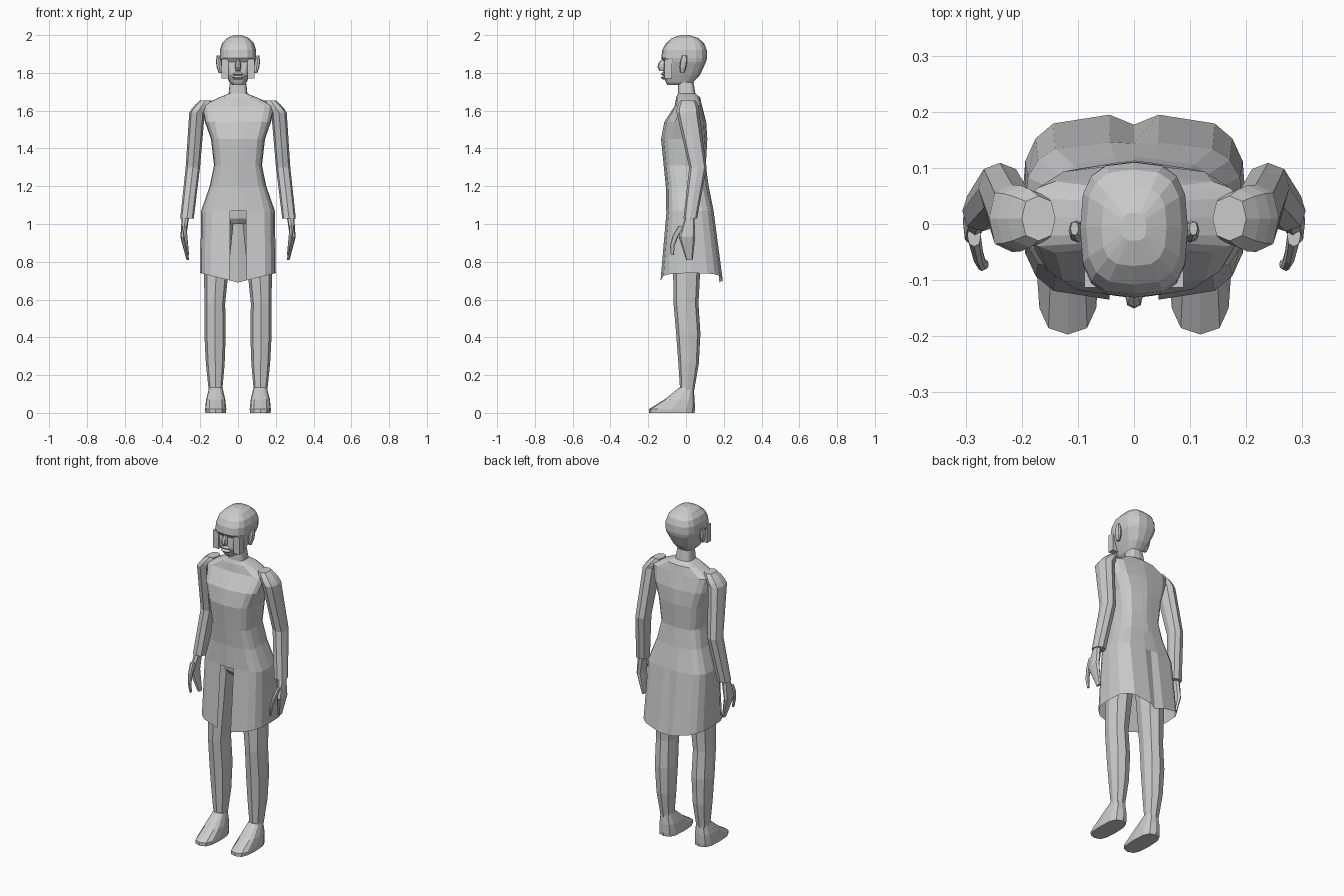
import bpy, bmesh, math
from mathutils import Vector

cube = bpy.data.objects.get("Cube")
if cube:
    bpy.data.objects.remove(cube, do_unlink=True)

shade = 0.6
grey = bpy.data.materials.new("plain_grey")
grey.use_nodes = True
grey.diffuse_color = (shade, shade, shade, 1)
principled = grey.node_tree.nodes["Principled BSDF"]
principled.inputs["Base Color"].default_value = grey.diffuse_color


def finish(name, bm, mirror):
    """Turn the bmesh into a grey object, mirrored across x if wanted."""
    bmesh.ops.recalc_face_normals(bm, faces=bm.faces[:])
    mesh = bpy.data.meshes.new(name)
    bm.to_mesh(mesh)
    bm.free()
    mesh.materials.append(grey)
    obj = bpy.data.objects.new(name, mesh)
    bpy.context.collection.objects.link(obj)
    if mirror:
        modifier = obj.modifiers.new("mirror", 'MIRROR')
        modifier.use_mirror_merge = False


def rounded(value, power):
    """Push a sine or cosine outwards so that ovals become rounded boxes."""
    return math.copysign(abs(value) ** power, value)


def loft(name, rings, sides=8, power=0.8, centre_x=0, mirror=False,
         open_base=False, shape=None, skip=None):
    """Skin level rings given as (z, half width, front y, back y, optional x)."""
    bm = bmesh.new()
    loops = []
    for z, width, front, back, *offset in rings:
        loop = []
        for column in range(sides):
            angle = math.tau * column / sides
            point = Vector((rounded(math.sin(angle), power) * width,
                            (front + back) / 2, z))
            point.y -= rounded(math.cos(angle), power) * (back - front) / 2
            if shape:
                shape(point, column, width)
            point.x += offset[0] if offset else centre_x
            loop.append(bm.verts.new(point))
        loops.append(loop)
    for ring, lower, upper in zip(rings, loops, loops[1:]):
        for column in range(sides):
            if skip and skip(ring[0], column):
                continue
            following = (column + 1) % sides
            bm.faces.new((lower[column], lower[following],
                          upper[following], upper[column]))
    if not open_base:
        bm.faces.new(loops[0])
    bm.faces.new(loops[-1])
    finish(name, bm, mirror)


def limb(name, start, end, start_size, end_size, bow=0, swell=0,
         steps=3, mirror=True):
    """Tapered tube between two joints, bowed along y and swollen midway."""
    rings = []
    for step in range(steps + 1):
        t = step / steps
        bulge = math.sin(math.pi * t)
        x, y, z = Vector(start).lerp(Vector(end), t)
        width, depth = Vector(start_size).lerp(Vector(end_size), t)
        y += bow * bulge
        width += swell * bulge
        depth += swell * bulge
        rings.append((z, width, y - depth, y + depth, x))
    loft(name, rings, mirror=mirror)


# Coat with neck: front opening, back pleat and a hem that dips at the centre
COAT_SIDES = 20
BACK = COAT_SIDES // 2


def coat_shape(point, column, width):
    if column in (1, BACK - 1, BACK + 1, COAT_SIDES - 1):
        point.x = math.copysign(width * 0.22, point.x)
    if column == BACK and point.z < 1.2:
        point.y -= (1.2 - point.z) / 20
    if point.z < 0.8:
        point.z -= (1 - abs(point.x) / width) / 20


def coat_opening(z, column):
    return z < 1 and column in (0, COAT_SIDES - 1)


loft("coat", [
    (0.74, 0.2, -0.14, 0.2),
    (1.07, 0.195, -0.107, 0.15),
    (1.2, 0.15, -0.107, 0.12),
    (1.31, 0.127, -0.118, 0.105),
    (1.45, 0.143, -0.132, 0.113),
    (1.54, 0.175, -0.115, 0.107),
    (1.625, 0.195, -0.06, 0.085),
    (1.67, 0.1, -0.052, 0.075),
    (1.69, 0.05, -0.043, 0.05),
    (1.75, 0.043, -0.042, 0.04),
], COAT_SIDES, 0.62, open_base=True, shape=coat_shape, skip=coat_opening)

# Hips joining the thighs
loft("hips", [(1, 0.05, -0.05, 0.08), (1.03, 0.11, -0.07, 0.1),
              (1.12, 0.14, -0.08, 0.1)])

# Legs
knee, knee_size = (0.123, 0, 0.58), (0.055, 0.066)
limb("shin", (0.119, 0.005, 0.1), knee, (0.034, 0.035), knee_size,
     bow=0.012, swell=0.01)
limb("thigh", knee, (0.1, 0.01, 1.06), knee_size, (0.082, 0.082))

# Feet
loft("foot", [
    (0, 0.055, -0.197, 0.045),
    (0.02, 0.056, -0.197, 0.047),
    (0.07, 0.051, -0.115, 0.046),
    (0.135, 0.035, -0.034, 0.04),
], 12, 0.7, centre_x=0.118, mirror=True)

# Sleeves
armpit, armpit_size = (0.217, 0.01, 1.59), (0.041, 0.06)
elbow, elbow_size = (0.239, 0.063, 1.3), (0.038, 0.046)
limb("shoulder", (0.17, 0.01, 1.655), armpit, (0.03, 0.04), armpit_size,
     swell=0.006)
limb("upper_sleeve", armpit, elbow, armpit_size, elbow_size)
limb("lower_sleeve", elbow, (0.27, 0.023, 1.03), elbow_size, (0.036, 0.036))

# Hands with thumbs
knuckle, knuckle_size = (0.29, 0.005, 0.93), (0.015, 0.044)
limb("palm", (0.277, 0.022, 1.05), knuckle, (0.02, 0.022), knuckle_size)
limb("fingers", knuckle, (0.266, 0.018, 0.81), knuckle_size, (0.007, 0.017))
limb("thumb", (0.285, -0.02, 0.99), (0.264, -0.072, 0.835),
     (0.012, 0.02), (0.005, 0.008), bow=-0.02)

# Head
loft("head", [
    (1.735, 0.03, -0.098, 0.01),
    (1.75, 0.045, -0.107, 0.038),
    (1.79, 0.064, -0.122, 0.075),
    (1.858, 0.092, -0.116, 0.106),
    (1.878, 0.096, -0.131, 0.111),
    (1.92, 0.096, -0.126, 0.11),
    (1.955, 0.085, -0.108, 0.097),
    (1.984, 0.058, -0.075, 0.066),
    (2, 0.022, -0.03, 0.02),
], 16, 0.68)

# Face details
limb("nose", (0, -0.12, 1.81), (0, -0.115, 1.87), (0.012, 0.02),
     (0.008, 0.015), bow=-0.01, swell=0.006, mirror=False)
for name, z in (("lower_lip", 1.775), ("upper_lip", 1.795)):
    limb(name, (0, -0.11, z - 0.01), (0, -0.11, z + 0.01),
         (0.02, 0.012), (0.02, 0.012), swell=0.012, steps=2, mirror=False)

# Upright blocks beside the cheeks
block = bmesh.new()
bmesh.ops.create_cube(block, size=1)
bmesh.ops.scale(block, vec=(0.038, 0.038, 0.104), verts=block.verts)
bmesh.ops.translate(block, vec=(0.069, -0.094, 1.822), verts=block.verts)
finish("cheek_block", block, mirror=True)

# Ears
limb("ear", (0.095, -0.02, 1.8), (0.106, -0.008, 1.892), (0.008, 0.01),
     (0.007, 0.012), swell=0.008)
